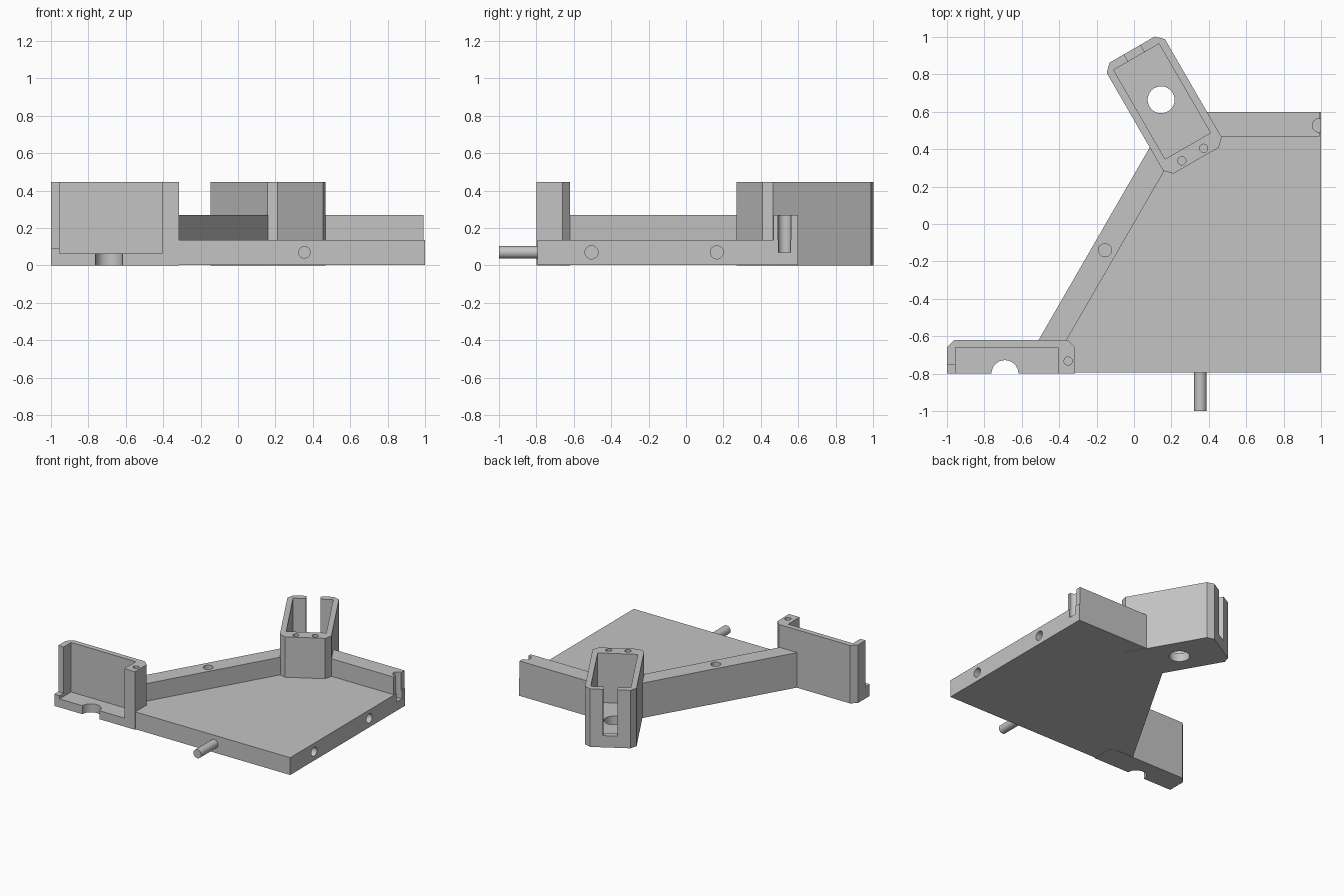
import bpy
import bmesh
from math import radians
from mathutils import Matrix, Vector

default_cube = bpy.data.objects.get("Cube")
if default_cube:
    bpy.data.objects.remove(default_cube, do_unlink=True)

grey = bpy.data.materials.new("plain grey")
grey.use_nodes = True
colour = (0.55, 0.55, 0.55, 1)
grey.diffuse_color = colour
grey.node_tree.nodes["Principled BSDF"].inputs["Base Color"].default_value = colour


def finish(name, bm, matrix):
    bmesh.ops.transform(bm, matrix=matrix, verts=bm.verts)
    bmesh.ops.recalc_face_normals(bm, faces=bm.faces)
    mesh = bpy.data.meshes.new(name)
    bm.to_mesh(mesh)
    bm.free()
    mesh.materials.append(grey)
    obj = bpy.data.objects.new(name, mesh)
    bpy.context.collection.objects.link(obj)
    return obj


def prism(name, outline, z0, z1, matrix=Matrix()):
    """Extrude a flat outline from z0 to z1."""
    bm = bmesh.new()
    face = bm.faces.new([bm.verts.new((x, y, z0)) for x, y in outline])
    top = bmesh.ops.extrude_face_region(bm, geom=[face])["geom"]
    verts = [g for g in top if isinstance(g, bmesh.types.BMVert)]
    bmesh.ops.translate(bm, verts=verts, vec=(0, 0, z1 - z0))
    return finish(name, bm, matrix)


def rod(name, start, end, radius, matrix=Matrix()):
    """Round bar between two points."""
    start, end = Vector(start), Vector(end)
    axis = end - start
    bm = bmesh.new()
    bmesh.ops.create_cone(bm, cap_ends=True, segments=32, radius1=radius,
                          radius2=radius, depth=axis.length)
    place = Matrix.Translation((start + end) / 2) @ axis.to_track_quat("Z", "Y").to_matrix().to_4x4()
    return finish(name, bm, matrix @ place)


def rect(x0, x1, y0, y1):
    return [(x0, y0), (x1, y0), (x1, y1), (x0, y1)]


def combine(target, others, operation):
    """Apply booleans, then discard the operands."""
    for other in others:
        mod = target.modifiers.new("bool", "BOOLEAN")
        mod.operation = operation
        mod.solver = "EXACT"
        mod.object = other
        bpy.context.view_layer.update()
        graph = bpy.context.evaluated_depsgraph_get()
        mesh = bpy.data.meshes.new_from_object(target.evaluated_get(graph))
        target.modifiers.clear()
        target.data = mesh
        bpy.data.objects.remove(other, do_unlink=True)


HEIGHT = 0.445
X0, X1, HALF, CHAMFER = -0.31, 0.375, 0.18, 0.04


def holder_block(name, matrix, half):
    """Outer block; the half version stops at its centre line."""
    low = 0 if half else -HALF
    pts = [(X1, HALF - CHAMFER), (X1 - CHAMFER, HALF),
           (X0 + CHAMFER, HALF), (X0, HALF - CHAMFER)]
    if half:
        pts += [(X0, low), (X1, low)]
    else:
        pts += [(x, -y) for x, y in reversed(pts)]
    return prism(name, pts, 0, HEIGHT, matrix)


def holder(name, matrix, half):
    block = holder_block(name, matrix, half)
    cutters = [
        prism("pocket", rect(-0.265, 0.285, -0.14, 0.14), 0.065, 0.6, matrix),
        prism("end_slot", rect(-0.4, -0.2, -0.05, 0.05), 0.09, 0.6, matrix),
        rod("floor_hole", (0, 0, -0.1), (0, 0, 0.2), 0.072, matrix),
    ]
    for side in ((1,) if half else (1, -1)):
        y = 0.067 * side
        cutters.append(rod("screw_hole", (0.338, y, 0.245), (0.338, y, 0.6), 0.022, matrix))
    combine(block, cutters, "DIFFERENCE")
    return block


# Tray: floor with a diagonal wall and a back wall
tray = prism("tray", [(-0.611, -0.795), (1, -0.795), (1, 0.6), (0.194, 0.6)], 0.002, 0.135)
diagonal_wall = prism("diagonal_wall", [(-0.611, -0.795), (-0.461, -0.795),
                                        (0.344, 0.6), (0.194, 0.6)], 0.002, 0.27)
back_wall = prism("back_wall", rect(0.25, 0.993, 0.467, 0.6), 0.05, 0.27)
combine(tray, [diagonal_wall, back_wall], "UNION")

# Holder positions: half holder on the front edge, full holder turned at the back
front_place = Matrix.Translation((-0.69, -0.8, 0))
back_place = Matrix.Translation((0.145, 0.664, 0)) @ Matrix.Rotation(radians(-60), 4, "Z")
combine(tray, [
    holder_block("front_space", front_place, True),
    holder_block("back_space", back_place, False),
    rod("wall_peg_hole", (-0.155, -0.14, 0.07), (-0.155, -0.14, 0.4), 0.035),
    rod("side_hole_front", (0.8, -0.505, 0.07), (1.1, -0.505, 0.07), 0.035),
    rod("side_hole_back", (0.8, 0.165, 0.07), (1.1, 0.165, 0.07), 0.035),
    rod("end_groove", (0.988, 0.527, 0.07), (0.988, 0.527, 0.4), 0.035),
], "DIFFERENCE")

front_holder = holder("front_half_holder", front_place, True)
back_holder = holder("back_holder", back_place, False)

# Locating pin on the front edge
pin = rod("locating_pin", (0.355, -1, 0.07), (0.355, -0.79, 0.07), 0.033)

# Smooth the round surfaces, keep the corners sharp
bpy.ops.object.select_all(action="DESELECT")
for part in (tray, front_holder, back_holder, pin):
    part.select_set(True)
bpy.context.view_layer.objects.active = tray
bpy.ops.object.shade_smooth_by_angle(angle=radians(30))
